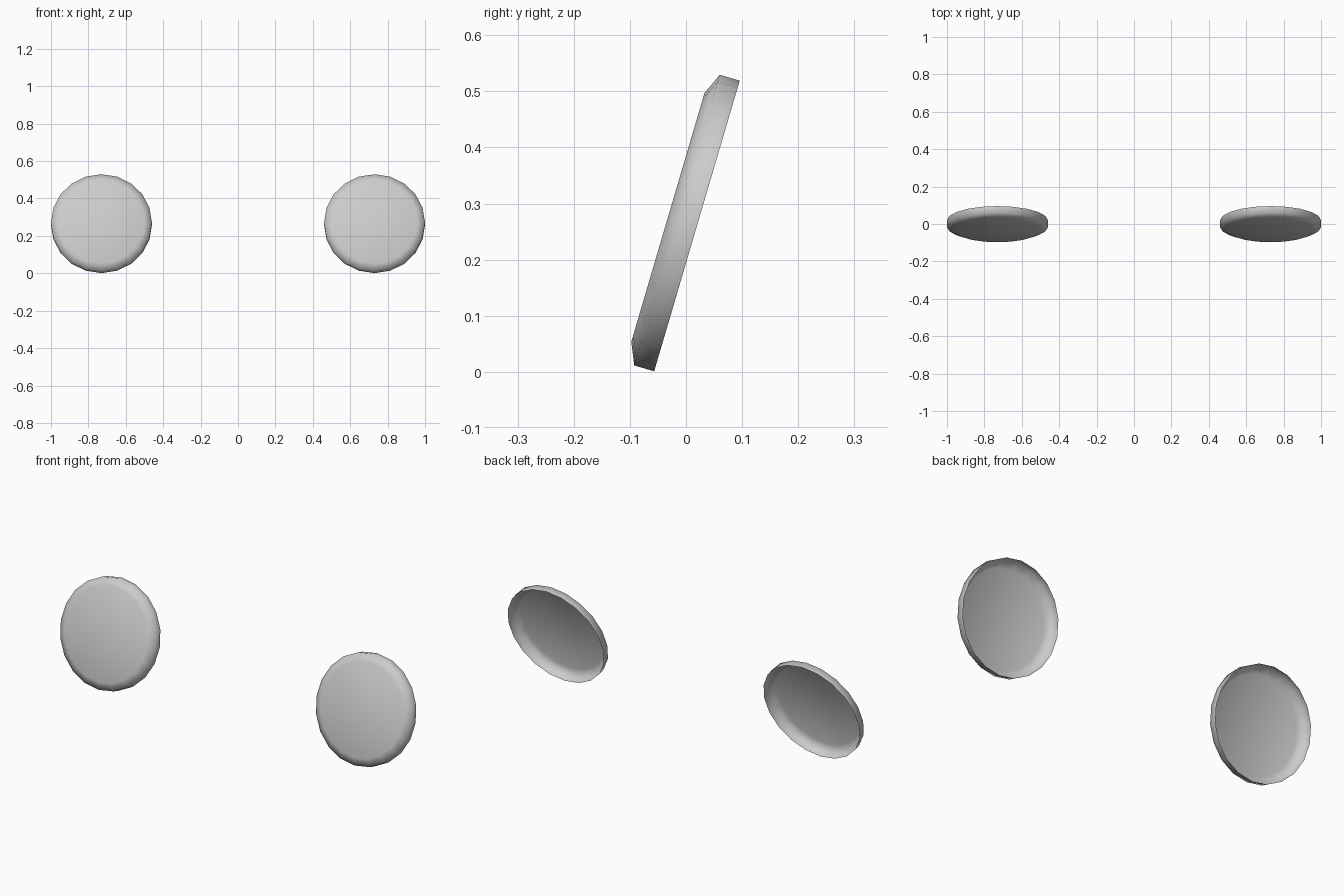
import bpy, bmesh, math
from mathutils import Matrix

if "Cube" in bpy.data.objects:
    bpy.data.objects.remove(bpy.data.objects["Cube"])

SIDES = 20
TILT = math.radians(16.4)
# (radius, depth forward from the open back rim)
PROFILE = [(0.27, 0.0), (0.27, 0.037), (0.231, 0.054)]


def shallow_dish(name, x):
    """Thin dish: open back, straight rim, chamfer, flat front."""
    bm = bmesh.new()
    rings = []
    for r, d in PROFILE:
        rings.append([bm.verts.new((r * math.cos(2 * math.pi * i / SIDES), -d,
                                    r * math.sin(2 * math.pi * i / SIDES)))
                      for i in range(SIDES)])
    for a, b in zip(rings, rings[1:]):
        for i in range(SIDES):
            j = (i + 1) % SIDES
            bm.faces.new((a[i], a[j], b[j], b[i]))
    front = bm.faces.new(rings[-1])
    bm.normal_update()
    if front.normal.y > 0:
        bmesh.ops.reverse_faces(bm, faces=[front])
    for f in bm.faces:
        if f is not front and f.normal.dot(f.calc_center_median()) < 0:
            f.normal_flip()
    # lean the top of the dish backwards
    bmesh.ops.transform(bm, matrix=Matrix.Translation((x, 0.0195, 0.26))
                        @ Matrix.Rotation(-TILT, 4, 'X'), verts=bm.verts)
    me = bpy.data.meshes.new(name)
    bm.to_mesh(me)
    bm.free()
    ob = bpy.data.objects.new(name, me)
    bpy.context.collection.objects.link(ob)
    bpy.ops.object.select_all(action='DESELECT')
    ob.select_set(True)
    bpy.context.view_layer.objects.active = ob
    bpy.ops.object.shade_smooth_by_angle(angle=math.radians(70))


# matching pair of dishes
shallow_dish("left_dish", -0.73)
shallow_dish("right_dish", 0.73)
